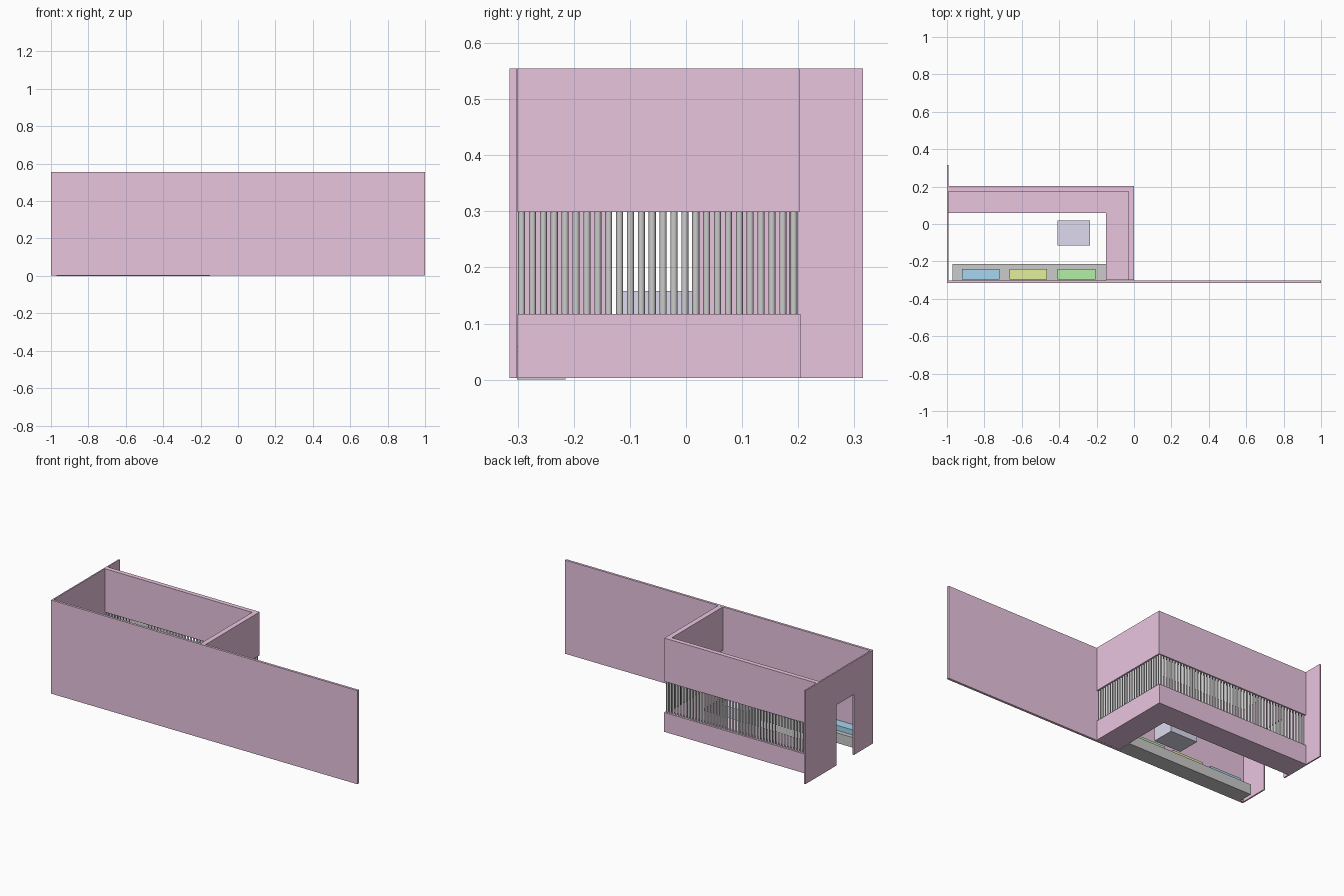
import bpy, bmesh
from math import pi

if "Cube" in bpy.data.objects:
    bpy.data.objects.remove(bpy.data.objects["Cube"])


def material(name, rgb):
    m = bpy.data.materials.new(name)
    m.diffuse_color = (*rgb, 1)
    m.use_nodes = True
    m.node_tree.nodes["Principled BSDF"].inputs["Base Color"].default_value = m.diffuse_color
    return m


pink = material("pink", (0.82, 0.56, 0.74))
lavender = material("lavender", (0.72, 0.70, 0.86))
blue = material("blue", (0.38, 0.67, 0.87))
yellow = material("yellow", (0.77, 0.86, 0.33))
green = material("green", (0.45, 0.87, 0.38))


def finish(bm, name, mat=None):
    bmesh.ops.recalc_face_normals(bm, faces=bm.faces)
    me = bpy.data.meshes.new(name)
    bm.to_mesh(me)
    bm.free()
    ob = bpy.data.objects.new(name, me)
    bpy.context.collection.objects.link(ob)
    if mat:
        me.materials.append(mat)
    return ob


def prism(name, pts, to3d, vec, mat=None):
    """Extrude a flat outline along vec."""
    bm = bmesh.new()
    face = bm.faces.new([bm.verts.new(to3d(*p)) for p in pts])
    ext = bmesh.ops.extrude_face_region(bm, geom=[face])
    verts = [g for g in ext["geom"] if isinstance(g, bmesh.types.BMVert)]
    bmesh.ops.translate(bm, verts=verts, vec=vec)
    return finish(bm, name, mat)


def box(name, x, y, z, mat=None):
    pts = [(x[0], y[0]), (x[1], y[0]), (x[1], y[1]), (x[0], y[1])]
    return prism(name, pts, lambda a, b: (a, b, z[0]), (0, 0, z[1] - z[0]), mat)


def l_band(name, y_out, depth, z, mat):
    """L-shaped run along the back and right sides of the room."""
    x0, x1, y0 = -0.992, 0.0, -0.30
    pts = [(x0, y_out), (x1, y_out), (x1, y0), (x1 - depth[0], y0),
           (x1 - depth[0], y_out - depth[1]), (x0, y_out - depth[1])]
    return prism(name, pts, lambda a, b: (a, b, z[0]), (0, 0, z[1] - z[0]), mat)


BASE, TOP = 0.003, 0.555
SILL, HEAD = 0.117, 0.299

# Long front wall
box("front_wall", (-1, 1), (-0.315, -0.301), (BASE, TOP), pink)

# Left wall with doorway
prism("left_wall",
      [(-0.315, BASE), (-0.136, BASE), (-0.136, 0.36), (0.024, 0.36),
       (0.024, BASE), (0.315, BASE), (0.315, TOP), (-0.315, TOP)],
      lambda a, b: (-1, a, b), (0.008, 0, 0), pink)

# Deep counter below and thin wall band above
l_band("lower_counter", 0.204, (0.15, 0.144), (BASE, SILL), pink)
l_band("upper_wall", 0.202, (0.03, 0.027), (HEAD, TOP), pink)

# Screen of round slats between counter and wall band
bm = bmesh.new()
step = 0.0194
spots = [(-0.013, -0.293 + i * step) for i in range(26)]
spots += [(-0.013 - i * step, 0.19) for i in range(1, 51)]
for x, y in spots:
    new = bmesh.ops.create_cone(bm, cap_ends=True, segments=12, radius1=0.0063,
                                radius2=0.0063, depth=HEAD - SILL)
    bmesh.ops.translate(bm, verts=new["verts"], vec=(x, y, (SILL + HEAD) / 2))
slats = finish(bm, "screen_slats")
bpy.context.view_layer.objects.active = slats
slats.select_set(True)
bpy.ops.object.shade_smooth_by_angle(angle=pi / 4)

# Bench along the front wall with three cushions
box("bench", (-0.97, -0.15), (-0.301, -0.215), (0, 0.06))
for name, x, mat in (("blue_cushion", (-0.92, -0.72), blue),
                     ("yellow_cushion", (-0.665, -0.465), yellow),
                     ("green_cushion", (-0.41, -0.205), green)):
    box(name, x, (-0.297, -0.24), (0.06, 0.09), mat)

# Block table
box("table_block", (-0.41, -0.235), (-0.115, 0.018), (BASE, 0.158), lavender)
